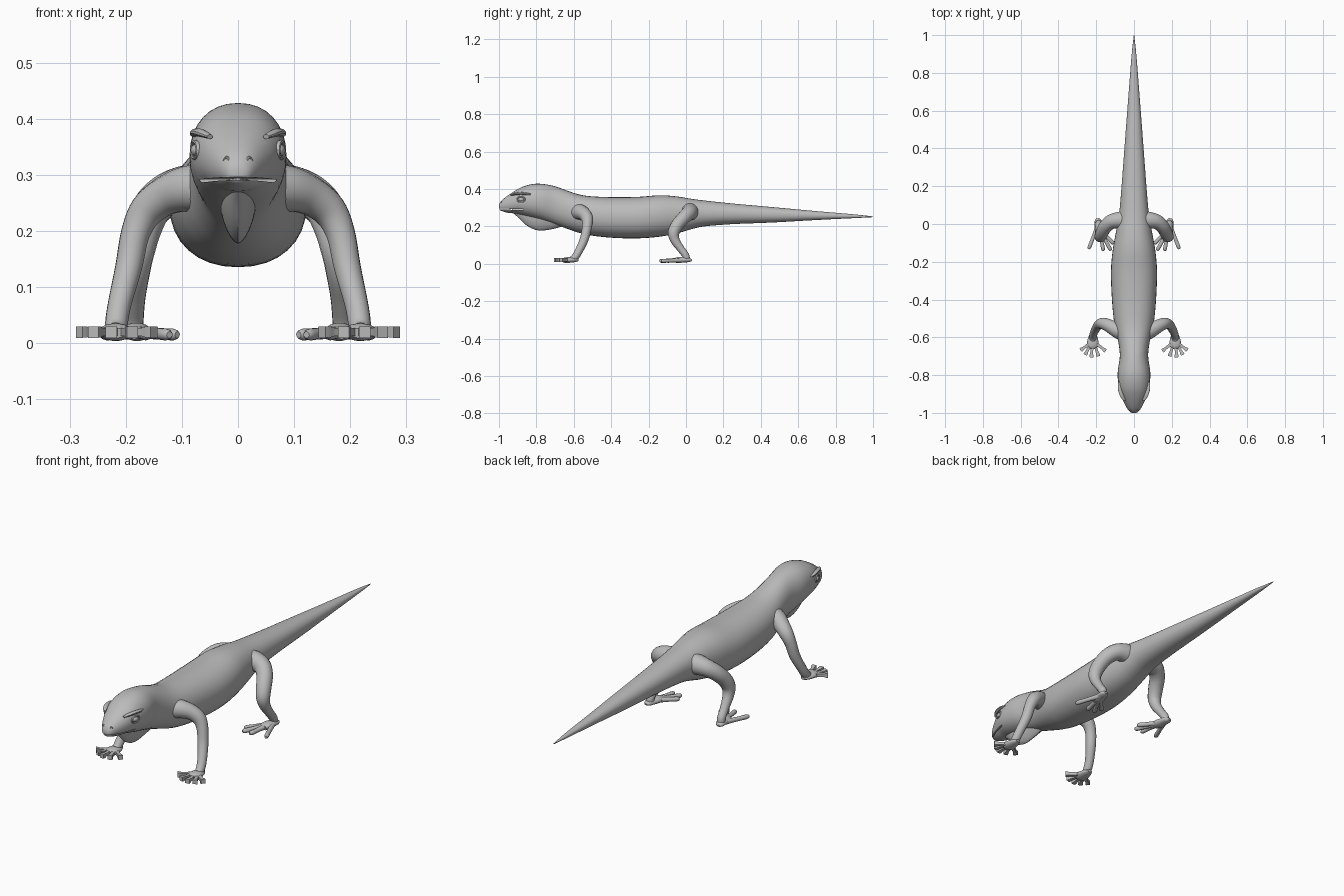
import bpy, bmesh, math
from mathutils import Vector, Matrix

if "Cube" in bpy.data.objects:
    bpy.data.objects.remove(bpy.data.objects["Cube"])

grey = bpy.data.materials.new("lizard grey")
grey.diffuse_color = (0.5, 0.5, 0.5, 1)
grey.use_nodes = True
grey.node_tree.nodes["Principled BSDF"].inputs["Base Color"].default_value = grey.diffuse_color


def spline(rows, steps):
    """Catmull-Rom interpolation through rows of numbers."""
    rows = [Vector(r) for r in rows]
    out = []
    for i in range(len(rows) - 1):
        p0, p1 = rows[max(i - 1, 0)], rows[i]
        p2, p3 = rows[i + 1], rows[min(i + 2, len(rows) - 1)]
        for k in range(steps):
            t = k / steps
            out.append(0.5 * (2 * p1 + (p2 - p0) * t + (2 * p0 - 5 * p1 + 4 * p2 - p3) * t * t
                              + (3 * p1 - p0 - 3 * p2 + p3) * t ** 3))
    return out + [rows[-1]]


def finish(ob, mirror=False, angle=40):
    ob.data.materials.clear()
    ob.data.materials.append(grey)
    bpy.ops.object.select_all(action='DESELECT')
    ob.select_set(True)
    bpy.context.view_layer.objects.active = ob
    bpy.ops.object.shade_smooth_by_angle(angle=math.radians(angle))
    if mirror:
        ob.modifiers.new("mirror", 'MIRROR').use_mirror_merge = False
    return ob


def skin(name, rings, mirror=False, angle=40):
    """Join rings of points into a closed surface."""
    bm = bmesh.new()
    loops = [[bm.verts.new(p) for p in r] for r in rings]
    n = len(loops[0])
    for a, b in zip(loops, loops[1:]):
        for i in range(n):
            bm.faces.new((a[i], a[(i + 1) % n], b[(i + 1) % n], b[i]))
    bm.faces.new(loops[0])
    bm.faces.new(loops[-1])
    bmesh.ops.recalc_face_normals(bm, faces=bm.faces)
    me = bpy.data.meshes.new(name)
    bm.to_mesh(me)
    bm.free()
    ob = bpy.data.objects.new(name, me)
    bpy.context.collection.objects.link(ob)
    return finish(ob, mirror, angle)


def trunk(name, rows, power=1.0, n=32):
    """Loft along y; each row is y, half width, bottom, top."""
    rings = []
    for y, w, lo, hi in spline(rows, 4):
        ring = []
        for k in range(n):
            a = math.tau * k / n
            c, s = math.cos(a), math.sin(a)
            ring.append((w * math.copysign(abs(c) ** power, c), y,
                         (lo + hi) / 2 + (hi - lo) / 2 * math.copysign(abs(s) ** power, s)))
        rings.append(ring)
    return skin(name, rings)


def tube(name, rows, n=16, steps=5, flat=1.0, angle=40):
    """Round limb on the +x side, mirrored; each row is x, y, z, radius."""
    pts = spline(rows, steps)
    rings, side = [], None
    for i, p in enumerate(pts):
        t = (pts[min(i + 1, len(pts) - 1)] - pts[max(i - 1, 0)]).to_3d().normalized()
        if side is None:
            side = t.cross(Vector((0, 0, 1)) if abs(t.z) < 0.9 else Vector((0, 1, 0)))
        side = (side - t * side.dot(t)).normalized()
        up = t.cross(side)
        rings.append([p.to_3d() + p[3] * (side * math.cos(math.tau * (k + .5) / n)
                      + up * flat * math.sin(math.tau * (k + .5) / n)) for k in range(n)])
    return skin(name, rings, True, angle)


# Head, body and tail in one loft
body = trunk("body", [
    (-1.0, .010, .294, .312), (-.995, .021, .286, .325), (-.98, .034, .28, .343),
    (-.95, .051, .272, .367), (-.91, .069, .268, .393), (-.87, .081, .258, .413),
    (-.82, .086, .245, .426), (-.77, .085, .232, .427), (-.70, .075, .21, .414),
    (-.63, .082, .185, .389), (-.57, .095, .165, .37), (-.50, .108, .15, .36),
    (-.38, .118, .138, .356), (-.25, .122, .136, .358), (-.14, .113, .145, .366),
    (-.05, .097, .162, .36), (.03, .083, .185, .347), (.10, .074, .2, .338),
    (.25, .062, .212, .322), (.45, .047, .22, .304), (.70, .028, .234, .281),
    (.90, .012, .244, .264), (1.0, .001, .249, .253)], power=.92)

# Mouth slit cut into the snout
bpy.ops.mesh.primitive_cube_add(size=1, location=(0, -.945, .2915))
cutter = bpy.context.object
cutter.name = "mouth_cutter"
cutter.scale = (.3, .15, .005)
cutter.rotation_euler.x = math.radians(-2)
cutter.hide_render = True
cutter.display_type = 'WIRE'
cut = body.modifiers.new("mouth", 'BOOLEAN')
cut.operation = 'DIFFERENCE'
cut.solver = 'EXACT'
cut.object = cutter

# Throat flap
trunk("throat_flap", [(-.93, .004, .275, .30), (-.90, .016, .25, .31), (-.85, .026, .203, .32),
                      (-.79, .031, .178, .32), (-.72, .033, .184, .32), (-.66, .03, .2, .30),
                      (-.60, .01, .22, .28)], power=1.25, n=24)

# Front legs
tube("front_leg", [(.05, -.58, .275, .046), (.09, -.562, .275, .041), (.13, -.54, .262, .035),
                   (.163, -.527, .236, .031), (.183, -.53, .195, .026), (.195, -.543, .135, .024),
                   (.211, -.572, .07, .021), (.217, -.595, .033, .02), (.218, -.615, .022, .016)])
tube("palm", [(.216, -.575, .02, .012), (.217, -.595, .02, .023), (.218, -.625, .02, .031),
              (.218, -.648, .019, .029), (.218, -.66, .018, .018)], flat=.5)
for x, y in [(.15, -.672), (.188, -.7), (.226, -.706), (.258, -.693), (.283, -.668)]:
    base = Vector((.218 + (x - .218) * .3, -.635, .02))
    tip = Vector((x, y, .02))
    tube("finger", [(*base, .012), (*base.lerp(tip, .6), .010), (*base.lerp(tip, .8), .0135),
                    (*tip, .0145)], n=4, steps=2, angle=30)

# Hind legs
tube("hind_leg", [(.04, .02, .275, .05), (.08, .02, .276, .045), (.12, .012, .268, .039),
                  (.152, -.015, .243, .036), (.17, -.048, .205, .034), (.179, -.066, .165, .031),
                  (.182, -.058, .125, .025), (.185, -.028, .08, .02), (.187, -.002, .045, .019),
                  (.187, .003, .025, .018)])
tube("hind_foot", [(.192, .03, .018, .008), (.19, .016, .02, .019), (.185, -.01, .021, .024),
                   (.18, -.04, .02, .027), (.177, -.062, .018, .02)], flat=.6)
for x, y, sx, sy in [(.108, -.105, .168, -.04), (.122, -.14, .17, -.055),
                     (.162, -.142, .178, -.055), (.24, -.132, .196, -.02)]:
    a, b = Vector((sx, sy, .019)), Vector((x, y, .015))
    tube("hind_toe", [(*a, .012), (*a.lerp(b, .5), .010), (*a.lerp(b, .88), .0105), (*b, .006)],
         n=10, steps=3)

# Brow ridges
tube("brow", [(.05, -.935, .368, .006), (.064, -.91, .374, .010), (.074, -.88, .376, .010),
              (.077, -.85, .373, .009), (.074, -.82, .37, .004)], n=10, flat=.7)


def ring_or_ball(name, matrix, minor=None):
    """Ball, or ring of the given thickness, placed on both sides."""
    if minor:
        bpy.ops.mesh.primitive_torus_add(major_radius=1, minor_radius=minor,
                                         major_segments=20, minor_segments=8)
    else:
        bpy.ops.mesh.primitive_uv_sphere_add(segments=20, ring_count=12, radius=1)
    ob = bpy.context.object
    ob.name = name
    ob.data.transform(matrix)
    finish(ob, True)


# Eyes, eyelids and nostrils
turn = Matrix.Rotation(math.radians(-14), 4, 'Z')
place = Matrix.Translation((.076, -.882, .344)) @ turn
ring_or_ball("eye", place @ Matrix.Diagonal((.008, .015, .010, 1)))
ring_or_ball("eyelid", place @ Matrix.Diagonal((.022, .021, .015, 1))
             @ Matrix.Rotation(math.pi / 2, 4, 'Y'), .22)
ring_or_ball("nostril", Matrix.Translation((.02, -.985, .322))
             @ Matrix.Rotation(math.radians(30), 4, 'Z') @ Matrix.Diagonal((.006, .012, .009, 1))
             @ Matrix.Rotation(math.pi / 2, 4, 'X'), .3)
